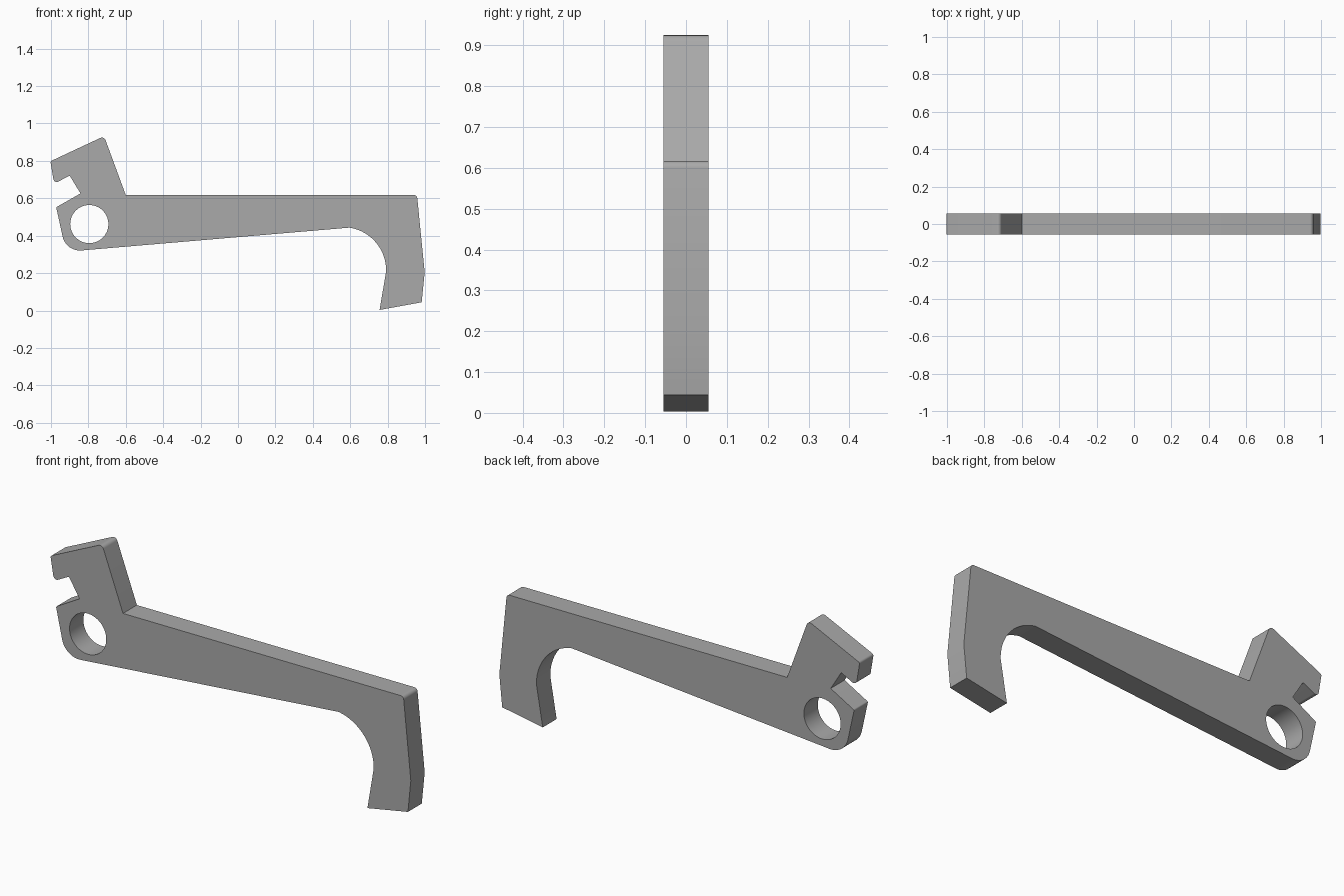
import bpy
import bmesh
from math import cos, sin, radians, tan, tau
from mathutils import Vector, Matrix

cube = bpy.data.objects.get("Cube")
if cube:
    bpy.data.objects.remove(cube, do_unlink=True)

HALF_THICKNESS = 0.055


def arc(cx, cz, r, start, end, steps):
    """Points along a circular arc, angles in degrees."""
    angles = [radians(start + (end - start) * i / steps) for i in range(steps + 1)]
    return [Vector((cx + r * cos(a), cz + r * sin(a))) for a in angles]


def fillet(before, corner, after, r, steps):
    """Round one corner of the outline with a tangent arc."""
    a = (Vector(before) - corner).normalized()
    b = (Vector(after) - corner).normalized()
    half = a.angle(b) / 2
    reach = r / tan(half)
    centre = corner + (a + b).normalized() * (r / sin(half))
    first = corner + a * reach - centre
    last = corner + b * reach - centre
    turn = first.angle_signed(last)
    return [centre + Matrix.Rotation(-turn * i / steps, 2) @ first
            for i in range(steps + 1)]


def add_loop(curve, points):
    spline = curve.splines.new("POLY")
    spline.points.add(len(points) - 1)
    for point, co in zip(spline.points, points):
        point.co = (co[0], co[1], 0, 1)
    spline.use_cyclic_u = True


# Side profile: x, z, corner radius
corners = [
    (-1.003, 0.798, 0.012),   # head
    (-0.716, 0.932, 0.02),
    (-0.60, 0.617, 0),        # arm top
    (0.957, 0.617, 0.018),
    (0.998, 0.205, 0),        # hook outside
    (0.982, 0.044, 0),
    (0.757, 0.003, 0),        # hook tip
]
hook_inside = arc(0.56, 0.214, 0.232, -1, 81, 24)
corners += [(p.x, p.y, 0) for p in hook_inside]
corners += [
    (-0.92, 0.314, 0.095),    # pivot heel
    (-0.972, 0.552, 0.008),
    (-0.842, 0.626, 0),       # notch
    (-0.90, 0.721, 0.006),
    (-0.983, 0.678, 0.018),
]

outline = []
for i, (x, z, r) in enumerate(corners):
    here = Vector((x, z))
    if r:
        outline += fillet(corners[i - 1][:2], here,
                          corners[(i + 1) % len(corners)][:2], r, 12)
    else:
        outline.append(here)

# Flat filled profile with a round pivot hole, extruded both ways
curve = bpy.data.curves.new("lever_profile", "CURVE")
curve.dimensions = "2D"
curve.fill_mode = "BOTH"
curve.extrude = HALF_THICKNESS
add_loop(curve, outline)
add_loop(curve, arc(-0.795, 0.462, 0.102, 0, 360, 64)[:-1])

lever = bpy.data.objects.new("hooked_lever", curve)
bpy.context.collection.objects.link(lever)
bpy.ops.object.select_all(action="DESELECT")
lever.select_set(True)
bpy.context.view_layer.objects.active = lever
bpy.ops.object.convert(target="MESH")
lever = bpy.context.object
lever.data.transform(Matrix.Rotation(tau / 4, 4, "X"))

# Weld the caps to the walls
bm = bmesh.new()
bm.from_mesh(lever.data)
bmesh.ops.remove_doubles(bm, verts=bm.verts, dist=0.0001)
bmesh.ops.recalc_face_normals(bm, faces=bm.faces)
bm.to_mesh(lever.data)
bm.free()

# Plain grey
grey = bpy.data.materials.new("plain_grey")
grey.use_nodes = True
colour = (0.4, 0.4, 0.4, 1)
grey.diffuse_color = colour
grey.node_tree.nodes["Principled BSDF"].inputs["Base Color"].default_value = colour
lever.data.materials.clear()
lever.data.materials.append(grey)

bpy.ops.object.shade_smooth_by_angle(angle=radians(12))
